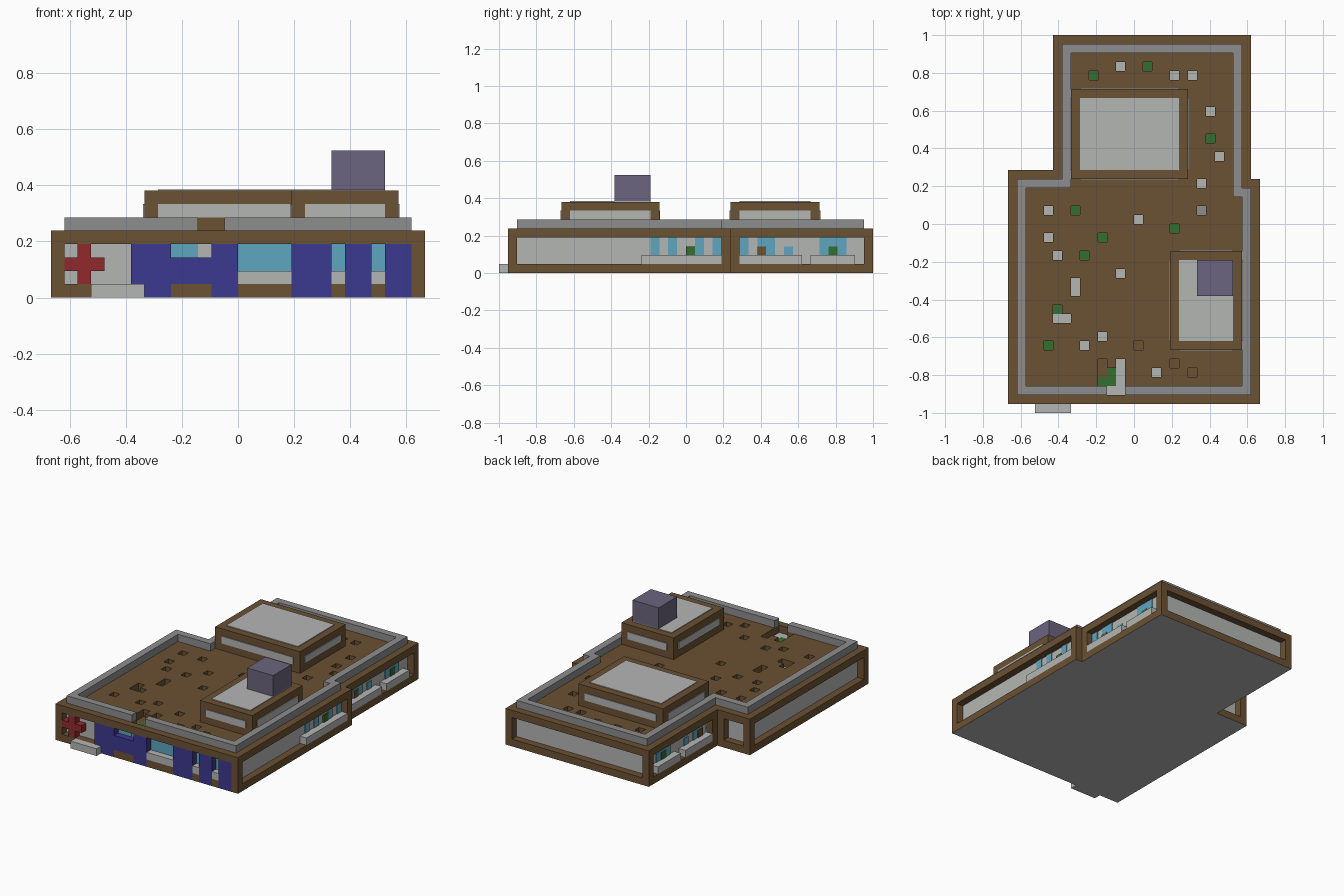
import bpy, bmesh

V = 2 / 42  # block size
if "Cube" in bpy.data.objects:
    bpy.data.objects.remove(bpy.data.objects["Cube"])


def linear(c):
    c /= 255
    return c / 12.92 if c <= 0.04045 else ((c + 0.055) / 1.055) ** 2.4


def material(name, *rgb):
    m = bpy.data.materials.new(name)
    m.use_nodes = True
    col = (*[linear(c) for c in rgb], 1)
    m.diffuse_color = col
    m.node_tree.nodes["Principled BSDF"].inputs["Base Color"].default_value = col
    return m


brown = material("brown", 107, 81, 51)
white = material("off white", 180, 182, 180)
grey = material("grey", 142, 141, 143)
blue = material("blue", 59, 57, 142)
cyan = material("window cyan", 95, 166, 192)
red = material("red", 145, 42, 44)
green = material("green", 52, 112, 46)
purple = material("dusty purple", 107, 101, 126)


def finish(name, bm, mat):
    bmesh.ops.recalc_face_normals(bm, faces=bm.faces)
    me = bpy.data.meshes.new(name)
    me.materials.append(mat)
    me.materials.append(white)
    # underside touching the ground is off white
    for f in bm.faces:
        if f.normal.z < -0.5 and f.calc_center_median().z < V / 10:
            f.material_index = 1
    bm.to_mesh(me)
    bm.free()
    ob = bpy.data.objects.new(name, me)
    bpy.context.collection.objects.link(ob)
    return ob


def slab(name, cells, z0, z1, mat):
    """Extrude a set of grid cells between two levels."""
    bm = bmesh.new()
    verts = {}

    def vert(i, j):
        if (i, j) not in verts:
            verts[i, j] = bm.verts.new(((i - 14) * V, (j - 21) * V, z0 * V))
        return verts[i, j]

    for i, j in sorted(cells):
        bm.faces.new([vert(i, j), vert(i + 1, j), vert(i + 1, j + 1), vert(i, j + 1)])
    out = bmesh.ops.extrude_face_region(bm, geom=bm.faces[:])
    top = [g for g in out["geom"] if isinstance(g, bmesh.types.BMVert)]
    bmesh.ops.translate(bm, verts=top, vec=(0, 0, (z1 - z0) * V))
    return finish(name, bm, mat)


def box(name, x, y, z, mat):
    """Box from (low, high) pairs in block units."""
    bm = bmesh.new()
    bmesh.ops.create_cube(bm, size=1)
    for v in bm.verts:
        v.co = ((x[v.co.x > 0] - 14) * V, (y[v.co.y > 0] - 21) * V, z[v.co.z > 0] * V)
    return finish(name, bm, mat)


def rect(i0, i1, j0, j1):
    return {(i, j) for i in range(i0, i1) for j in range(j0, j1)}


def shrink(cells):
    return {(i, j) for i, j in cells
            if all((i + a, j + b) in cells for a in (-1, 0, 1) for b in (-1, 0, 1))}


# Footprint and its inner rings
plan = rect(5, 27, 1, 42) | rect(0, 5, 1, 27) | rect(27, 28, 1, 26)
inner = shrink(plan)
ring = inner - shrink(inner)

# Frame, walls and blue front panels
front_blue = set()
for a, b in ((6, 9), (12, 14), (18, 21), (22, 24), (25, 27)):
    front_blue |= rect(a, b, 1, 2)
slab("base", plan - front_blue, 0, 1, brown)
slab("walls", ring, 1, 4, white)
columns = {(0, 1), (27, 1), (0, 26), (4, 26), (5, 26), (5, 27),
           (5, 41), (26, 41), (26, 26), (26, 25), (27, 25)}
slab("corner_columns", columns, 1, 4, brown)
slab("blue_front_panels", front_blue, 0, 4, blue)
box("blue_panel_under_window", (9, 12), (1, 2), (1, 3), blue)

# Front windows, sills, cross and doorstep
T = 0.1
box("front_high_window", (9, 11), (2 - T, 2), (3, 4), cyan)
for a, b in ((14, 18), (21, 22), (24, 25)):
    box("front_window", (a, b), (2 - T, 2), (2, 4), cyan)
    box("front_sill", (a, b), (1, 2), (1, 2), white)
box("cross_upright", (2, 3), (1, 2), (1, 4), red)
for a in (1, 3):
    box("cross_arm", (a, a + 1), (1, 2), (2, 3), red)
box("doorstep", (3, 7), (0, 1), (0, 1), white)

# Side windows with sills; the back block has them on both sides
def side_windows(plane, out, windows, sills, extras):
    thin = sorted((plane, plane + out * T))
    thin2 = sorted((plane, plane + out * T * 1.8))
    deep = sorted((plane, plane + out))
    for a, b, top in windows:
        box("side_window", thin, (a, b), (2, top), cyan)
    for a, b in sills:
        box("side_sill", deep, (a, b), (1, 2), white)
    for j, mat in extras:
        box("window_detail", thin2, (j, j + 1), (2, 3), mat)


side_windows(27, 1, [(17, 18, 4), (19, 20, 4), (22, 23, 4), (24, 25, 4)],
             [(16, 25)], [(21, green)])
for plane, out in ((26, 1), (6, -1)):
    side_windows(plane, out, [(27, 28, 4), (29, 31, 4), (32, 33, 3), (36, 39, 4)],
                 [(27, 34), (35, 40)], [(29, brown), (37, green)])

# Roof openings, with the furniture seen beneath them
openings = [
    ("white_furniture", white, {(12, 38), (18, 37), (20, 37), (22, 33), (23, 28), (21, 25),
                                (4, 22), (14, 21), (4, 19), (5, 17), (12, 15), (5, 10), (6, 10),
                                (10, 8), (8, 7), (16, 4)} | rect(7, 8, 13, 15) | rect(12, 13, 3, 6)),
    ("plants", green, {(9, 37), (15, 38), (22, 30), (7, 22), (18, 20), (10, 19), (8, 17),
                       (5, 11), (4, 7), (10, 3), (11, 3), (11, 4)}),
    ("brown_furniture", brown, {(14, 7), (18, 5), (20, 4), (10, 4), (10, 5)}),
    ("grey_furniture", grey, {(21, 22)}),
]
front_gap = {(11, 2), (12, 2)}
holes = set(front_gap)
for name, mat, cells in openings:
    slab(name, cells, 1, 4, mat)
    holes |= cells
slab("roof", plan - holes, 4, 5, brown)
slab("parapet", ring - front_gap, 5, 6, grey)


# Rooftop units with pale panels on the top and sides
def roof_unit(name, x, y):
    box(name, x, y, (5, 8), brown)
    px, py = (x[0] + 1, x[1] - 1), (y[0] + 1, y[1] - 1)
    box(name + "_top_panel", px, py, (8, 8 + T), white)
    for edge, d in ((x[0], -T), (x[1], T)):
        box(name + "_side_panel", sorted((edge, edge + d)), py, (6, 7), white)
    for edge, d in ((y[0], -T), (y[1], T)):
        box(name + "_end_panel", px, sorted((edge, edge + d)), (6, 7), white)


roof_unit("back_roof_unit", (7, 20), (26, 36))
roof_unit("front_roof_unit", (18, 26), (7, 18))
box("rooftop_cube", (21, 25), (13, 17), (8, 11), purple)
